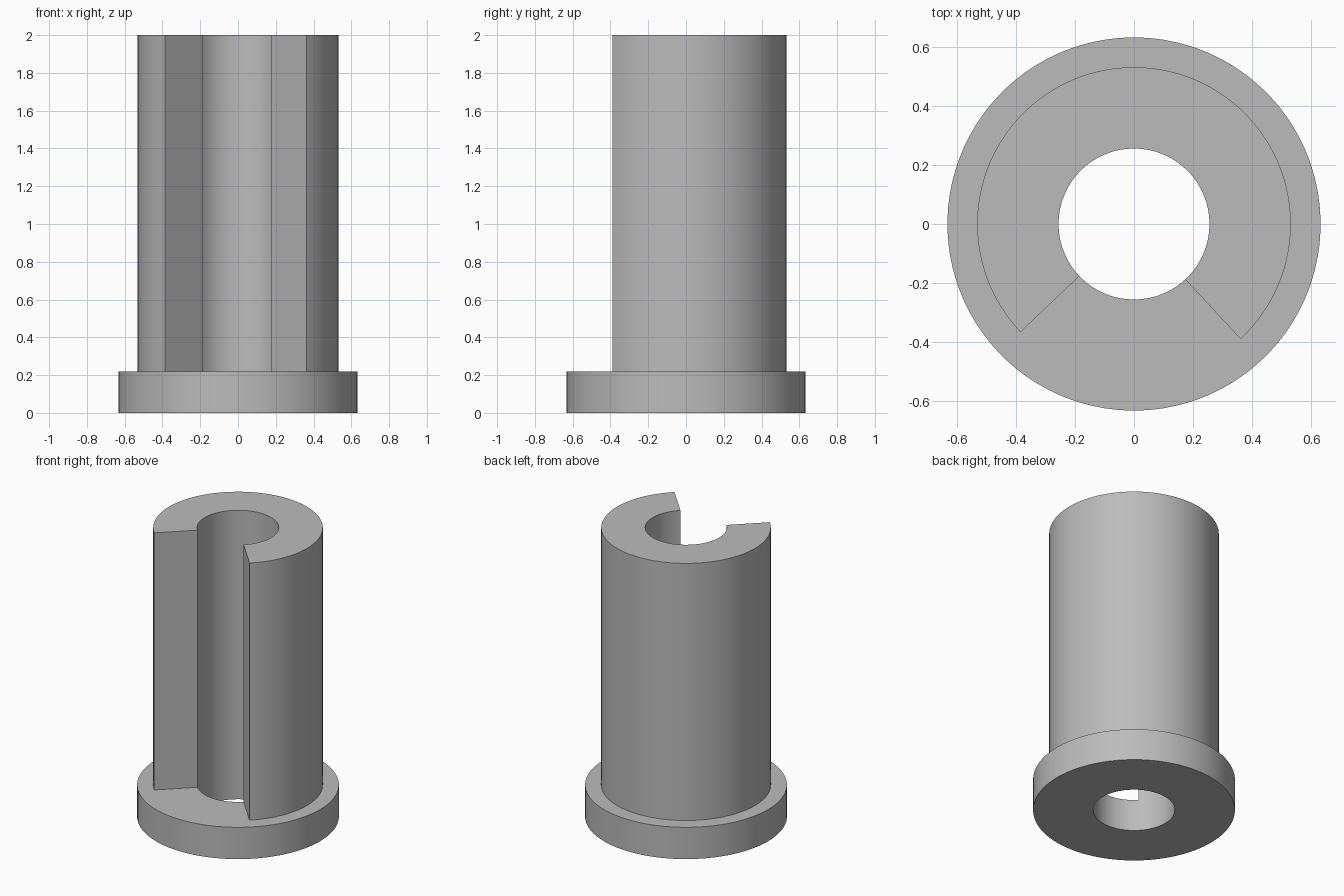
import bpy, bmesh
from math import sin, cos, radians
from mathutils import Vector

cube = bpy.data.objects.get("Cube")
if cube:
    bpy.data.objects.remove(cube)

BORE, SLEEVE, FLANGE = 0.256, 0.532, 0.633
FLANGE_TOP, TOP = 0.22, 2.0
START, END = -47.2, 223.6          # sleeve arc, the slot faces the front
ARC_STEPS, SLOT_STEPS = 72, 24

# Angles round the axis, with exact stops at both slot walls
angles = [START + (END - START) * i / ARC_STEPS for i in range(ARC_STEPS)]
angles += [END + (START + 360 - END) * i / SLOT_STEPS for i in range(SLOT_STEPS)]
count = len(angles)

bm = bmesh.new()


def ring(radius):
    return [bm.verts.new((radius * cos(radians(a)), radius * sin(radians(a)), 0))
            for a in angles]


def band(inner, outer):
    return [bm.faces.new((inner[i], outer[i], outer[(i + 1) % count], inner[(i + 1) % count]))
            for i in range(count)]


def raise_faces(faces, height):
    result = bmesh.ops.extrude_face_region(bm, geom=faces)["geom"]
    verts = [g for g in result if isinstance(g, bmesh.types.BMVert)]
    bmesh.ops.translate(bm, verts=verts, vec=Vector((0, 0, height)))
    return [g for g in result if isinstance(g, bmesh.types.BMFace)]


# Flange: a flat washer raised to its thickness
bore, sleeve, rim = ring(BORE), ring(SLEEVE), ring(FLANGE)
base = band(bore, sleeve) + band(sleeve, rim)
flange_top = raise_faces(base, FLANGE_TOP)
bm.faces.ensure_lookup_table()

# Keep the washer's underside closed
if not any(f.is_valid and abs(f.calc_center_median().z) < 1e-5 for f in bm.faces):
    band(bore, sleeve)
    band(sleeve, rim)

# Slotted sleeve: raise the part of the inner band outside the slot
middle = (START + END) / 2
axis = Vector((cos(radians(middle)), sin(radians(middle)), 0))
limit = cos(radians((END - START) / 2))


def in_sleeve(face):
    c = face.calc_center_median()
    c.z = 0
    return c.length < (BORE + SLEEVE) / 2 + 0.02 and c.normalized().dot(axis) > limit


wall = [f for f in flange_top if in_sleeve(f)]
raise_faces(wall, TOP - FLANGE_TOP)
bmesh.ops.delete(bm, geom=[f for f in wall if f.is_valid], context='FACES')
bmesh.ops.recalc_face_normals(bm, faces=bm.faces[:])

mesh = bpy.data.meshes.new("slotted_flanged_sleeve")
bm.to_mesh(mesh)
bm.free()
body = bpy.data.objects.new("slotted_flanged_sleeve", mesh)
bpy.context.collection.objects.link(body)

# Plain grey material
grey = bpy.data.materials.new("plain_grey")
grey.use_nodes = True
colour = (0.5, 0.5, 0.5, 1)
grey.diffuse_color = colour
grey.node_tree.nodes["Principled BSDF"].inputs["Base Color"].default_value = colour
mesh.materials.append(grey)

bpy.context.view_layer.objects.active = body
body.select_set(True)
bpy.ops.object.shade_smooth_by_angle(angle=radians(30))
